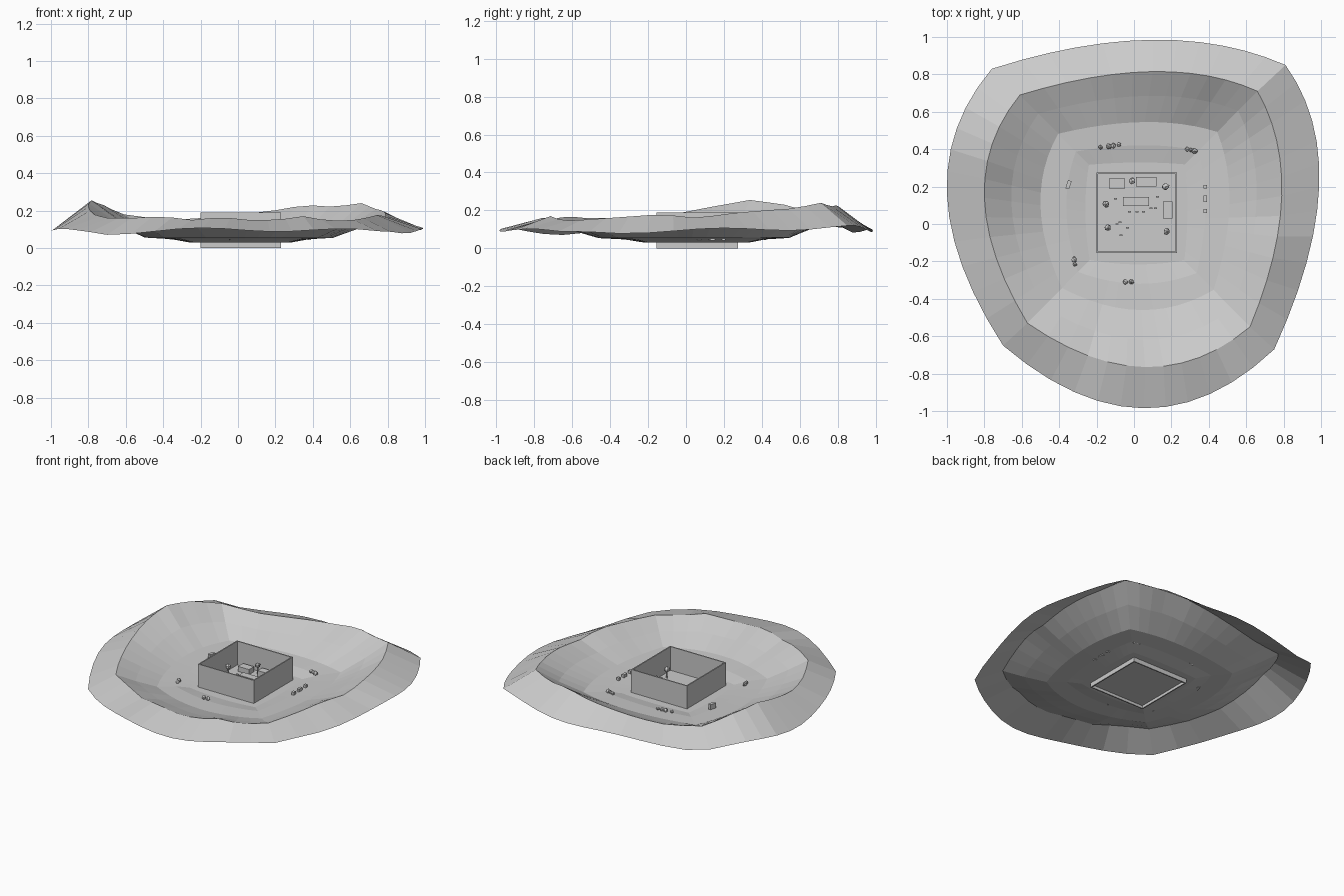
import bpy, bmesh, math, random
from mathutils import Vector, Matrix

random.seed(4)
cube = bpy.data.objects.get("Cube")
if cube:
    bpy.data.objects.remove(cube)

stone = bpy.data.materials.new("plain_grey")
stone.use_nodes = True
grey = (0.6, 0.6, 0.6, 1)
stone.diffuse_color = grey
stone.node_tree.nodes["Principled BSDF"].inputs["Base Color"].default_value = grey


def finish(name, bm):
    mesh = bpy.data.meshes.new(name)
    bm.to_mesh(mesh)
    bm.free()
    mesh.materials.append(stone)
    obj = bpy.data.objects.new(name, mesh)
    bpy.context.collection.objects.link(obj)
    return obj


def add_box(bm, centre, size, turn=0):
    m = Matrix.Translation(centre) @ Matrix.Rotation(turn, 4, 'Z') @ Matrix.Diagonal((*size, 1))
    bmesh.ops.create_cube(bm, size=1, matrix=m)


def add_lump(bm, centre, size):
    m = Matrix.Translation(centre) @ Matrix.Rotation(random.random() * 3, 4, 'Z') @ Matrix.Diagonal((*size, 1))
    made = bmesh.ops.create_icosphere(bm, subdivisions=1, radius=1, matrix=m)
    c = Vector(centre)
    for v in made["verts"]:
        v.co = c + (v.co - c) * random.uniform(0.85, 1.15)


# Four-cornered loops: corners and bulge points, running left, front, right, back
STEPS = 12


def loop(corners, bulges):
    pts = []
    for i in range(4):
        a, b, apex = Vector(corners[i]), Vector(corners[(i + 1) % 4]), Vector(bulges[i])
        ctrl = apex * 2 - (a + b) / 2
        for k in range(STEPS):
            s = k / STEPS
            pts.append(a * (1 - s) ** 2 + ctrl * 2 * s * (1 - s) + b * s * s)
    return pts


def heights(sides):
    zs = []
    for row in sides:
        for k in range(STEPS):
            u = k / STEPS * (len(row) - 1)
            i = int(u)
            zs.append(row[i] + (row[i + 1] - row[i]) * (u - i))
    return zs


box_loop = loop([(-.2, .275), (-.2, -.155), (.23, -.155), (.23, .275)],
                [(-.2, .06), (.015, -.155), (.23, .06), (.015, .275)])
ridge_loop = loop([(-.61, .69), (-.57, -.53), (.62, -.55), (.66, .71)],
                  [(-.80, .14), (.06, -.765), (.79, .15), (.1, .815)])
outer_loop = loop([(-.76, .83), (-.70, -.65), (.75, -.67), (.81, .85)],
                  [(-1, .16), (.05, -.985), (.99, .2), (.1, .985)])
ridge_z = heights([(.18, .23, .255, .22, .18, .16, .16),
                   (.16, .17, .15, .165, .15, .15, .17, .145, .15),
                   (.15, .165, .18, .16, .185, .2, .21, .24),
                   (.24, .22, .23, .2, .18, .16, .15, .18)])
n = len(ridge_z)


def strip(name, rings):
    bm = bmesh.new()
    rows = [[bm.verts.new(p) for p in ring] for ring in rings]
    for a, b in zip(rows, rows[1:]):
        for i in range(n):
            j = (i + 1) % n
            bm.faces.new((a[i], b[i], b[j], a[j]))
    return finish(name, bm)


# Terraced bowl: (fraction from wall to ridge, base height, share of ridge height)
terraces = [(0, .03, 0), (.1, .03, 0), (.27, .045, .02), (.5, .05, .04), (.76, .05, .5), (1, .05, 1)]
bowl = []
for t, base, share in terraces:
    ring = []
    for i in range(n):
        p = box_loop[i].lerp(ridge_loop[i], t)
        ring.append((p.x, p.y, base + (ridge_z[i] - .05) * share))
    bowl.append(ring)
strip("terrain_bowl", bowl)

# Outer slope falling away from the ridge
edge = [(p.x, p.y, .1 + .012 * math.sin(i * .9) + .01 * math.sin(i * .37 + 1) - .01 * (p.y < -.6))
        for i, p in enumerate(outer_loop)]
strip("terrain_outer_slope", [bowl[-1], edge])

# Walled yard, open at the top
WALL, TOP, SIDE, CX, CY = .008, .19, .43, .015, .06
bm = bmesh.new()
for s in (-1, 1):
    off = s * (SIDE - WALL) / 2
    add_box(bm, (CX, CY + off, TOP / 2), (SIDE, WALL, TOP))
    add_box(bm, (CX + off, CY, TOP / 2), (WALL, SIDE - 2 * WALL, TOP))
finish("yard_walls", bm)
bm = bmesh.new()
FLOOR = .025
add_box(bm, (CX, CY, FLOOR - .003), (SIDE - WALL, SIDE - WALL, .006))
finish("yard_floor", bm)

# Low buildings in the yard: x, y, width, depth, height
bm = bmesh.new()
for x, y, w, d, h in [(-.09, .217, .085, .055, .035), (.065, .225, .11, .05, .04),
                      (.01, .12, .14, .05, .03), (.18, .075, .05, .09, .035)]:
    add_box(bm, (x, y, FLOOR + h / 2), (w, d, h))
finish("yard_buildings", bm)

# Trees in the yard
bm = bmesh.new()
for x, y in [(-.01, .23), (.17, .2), (-.15, .105), (-.14, -.02), (.175, -.04)]:
    bmesh.ops.create_cone(bm, cap_ends=True, segments=6, radius1=.005, radius2=.004, depth=.05,
                          matrix=Matrix.Translation((x, y, FLOOR + .025)))
    add_lump(bm, (x, y, FLOOR + .06), (.021, .019, .02))
finish("yard_trees", bm)

# Benches and crates in the yard
bm = bmesh.new()
for x, y in [(.09, .085), (.115, .085), (-.025, .065), (.015, .065), (.05, .065), (-.1, .135),
             (.125, .145), (-.09, 0), (-.075, .01), (-.035, -.02), (-.07, -.06)]:
    add_box(bm, (x, y, FLOOR + .006), (.016, .008, .012))
finish("yard_benches", bm)

# Boulders on the bowl floor
bm = bmesh.new()
for x, y in [(-.18, .41), (-.135, .415), (-.11, .42), (-.08, .425), (.285, .4), (.305, .395),
             (.325, .39), (-.32, -.19), (-.315, -.215), (-.045, -.31), (-.015, -.31)]:
    r = random.uniform(.012, .016)
    add_lump(bm, (x, y, .058), (r, r, r))
finish("boulders", bm)

# Small huts and posts on the bowl floor
bm = bmesh.new()
add_box(bm, (-.35, .21, .065), (.02, .045, .04), -.3)
for y, d in [(.2, .018), (.135, .035), (.07, .022)]:
    add_box(bm, (.38, y, .055), (.018, d, .025))
finish("small_huts", bm)
